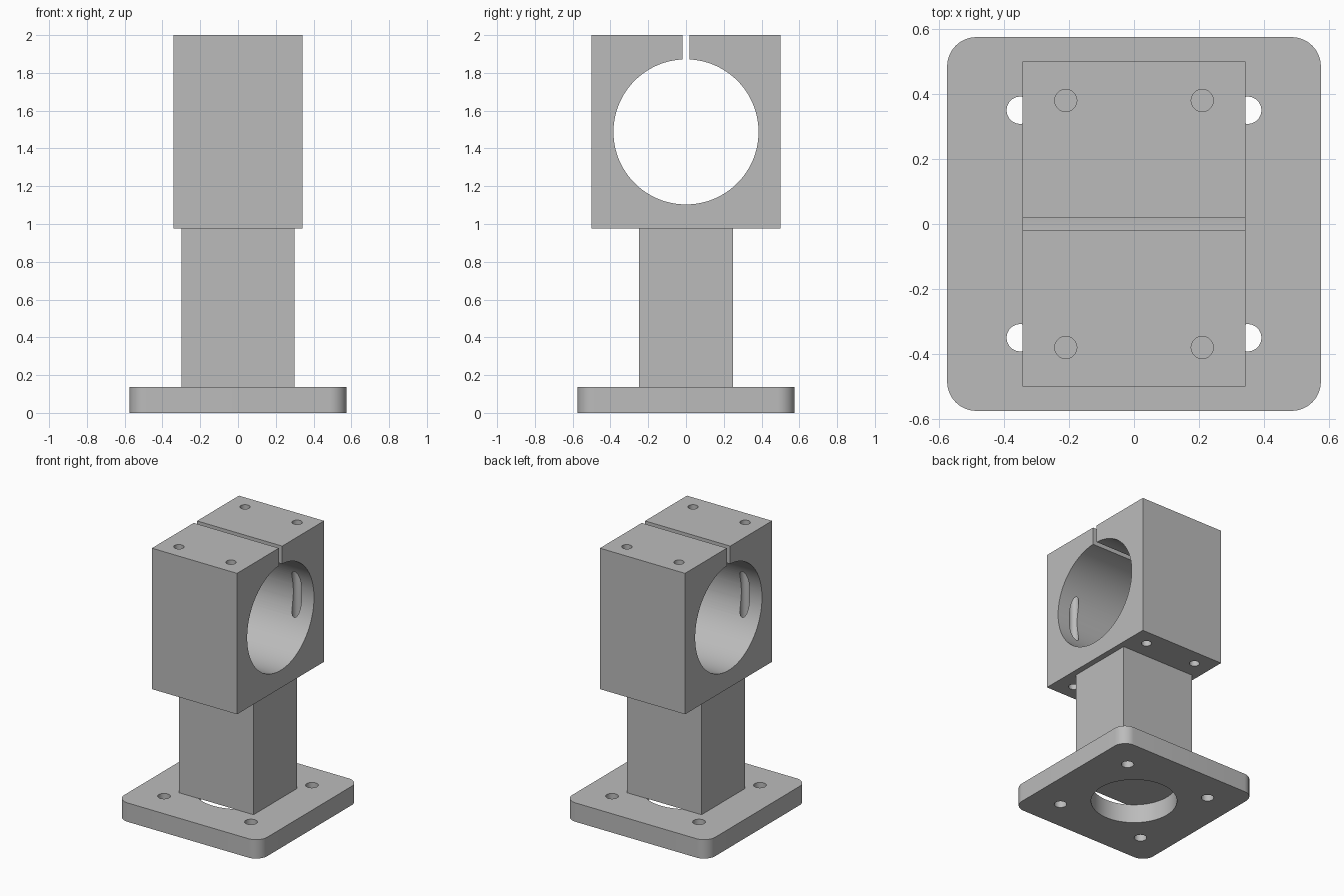
import bpy
import math

if "Cube" in bpy.data.objects:
    bpy.data.objects.remove(bpy.data.objects["Cube"])

# Main dimensions
PLATE_W, PLATE_T, CORNER_R = 1.15, 0.1375, 0.09
BLOCK_W, BLOCK_D, BLOCK_Z, TOP = 0.685, 1.0, 0.975, 2.0
BORE_Z, BORE_R = (BLOCK_Z + TOP) / 2, 0.384
SIGNS = [(sx, sy) for sx in (-1, 1) for sy in (-1, 1)]

grey = bpy.data.materials.new("grey_metal")
grey.use_nodes = True
colour = (0.5, 0.5, 0.5, 1)
grey.diffuse_color = colour
grey.node_tree.nodes["Principled BSDF"].inputs["Base Color"].default_value = colour


def box(name, width, depth, z0, z1):
    bpy.ops.mesh.primitive_cube_add(size=1, location=(0, 0, (z0 + z1) / 2))
    ob = bpy.context.object
    ob.name = name
    ob.scale = (width, depth, z1 - z0)
    bpy.ops.object.transform_apply(location=True, rotation=False, scale=True)
    ob.data.materials.append(grey)
    return ob


def rod(radius, length, location, sides=48, rotation=(0, 0, 0)):
    bpy.ops.mesh.primitive_cylinder_add(vertices=sides, radius=radius, depth=length,
                                        location=location, rotation=rotation)
    bpy.context.object.data.materials.append(grey)
    return bpy.context.object


def apply_modifier(ob, mod):
    bpy.ops.object.select_all(action="DESELECT")
    bpy.context.view_layer.objects.active = ob
    ob.select_set(True)
    bpy.ops.object.modifier_apply(modifier=mod.name)


def cut(ob, cutters):
    for cutter in cutters:
        mod = ob.modifiers.new("cut", "BOOLEAN")
        mod.operation = "DIFFERENCE"
        mod.solver = "EXACT"
        mod.object = cutter
        apply_modifier(ob, mod)
        bpy.data.objects.remove(cutter)
    bpy.ops.object.shade_smooth_by_angle(angle=math.radians(30))


# Base plate: rounded upright corners, centre opening and four bolt holes
plate = box("base_plate", PLATE_W, PLATE_W, 0, PLATE_T)
weights = plate.data.attributes.new("bevel_weight_edge", "FLOAT", "EDGE")
for edge in plate.data.edges:
    a, b = (plate.data.vertices[i].co for i in edge.vertices)
    weights.data[edge.index].value = 1.0 if abs(a.z - b.z) > 0.01 else 0.0
bevel = plate.modifiers.new("corners", "BEVEL")
bevel.limit_method = "WEIGHT"
bevel.width = CORNER_R
bevel.segments = 12
apply_modifier(plate, bevel)
cut(plate, [rod(0.288, 1, (0, 0, 0), 96)]
    + [rod(0.042, 1, (sx * 0.35, sy * 0.35, 0)) for sx, sy in SIGNS])

# Upright post
box("post", 0.6, 0.5, PLATE_T, BLOCK_Z)

# Clamp block: cross bore, clamping slit and four vertical screw holes
block = box("clamp_block", BLOCK_W, BLOCK_D, BLOCK_Z, TOP)
bore = rod(BORE_R, 2, (0, 0, BORE_Z), 128, (0, math.pi / 2, 0))
slit = box("slit_cutter", 2, 0.038, BORE_Z, TOP + 0.2)
cut(block, [bore, slit]
    + [rod(0.034, 2, (sx * 0.21, sy * 0.38, BORE_Z)) for sx, sy in SIGNS])
